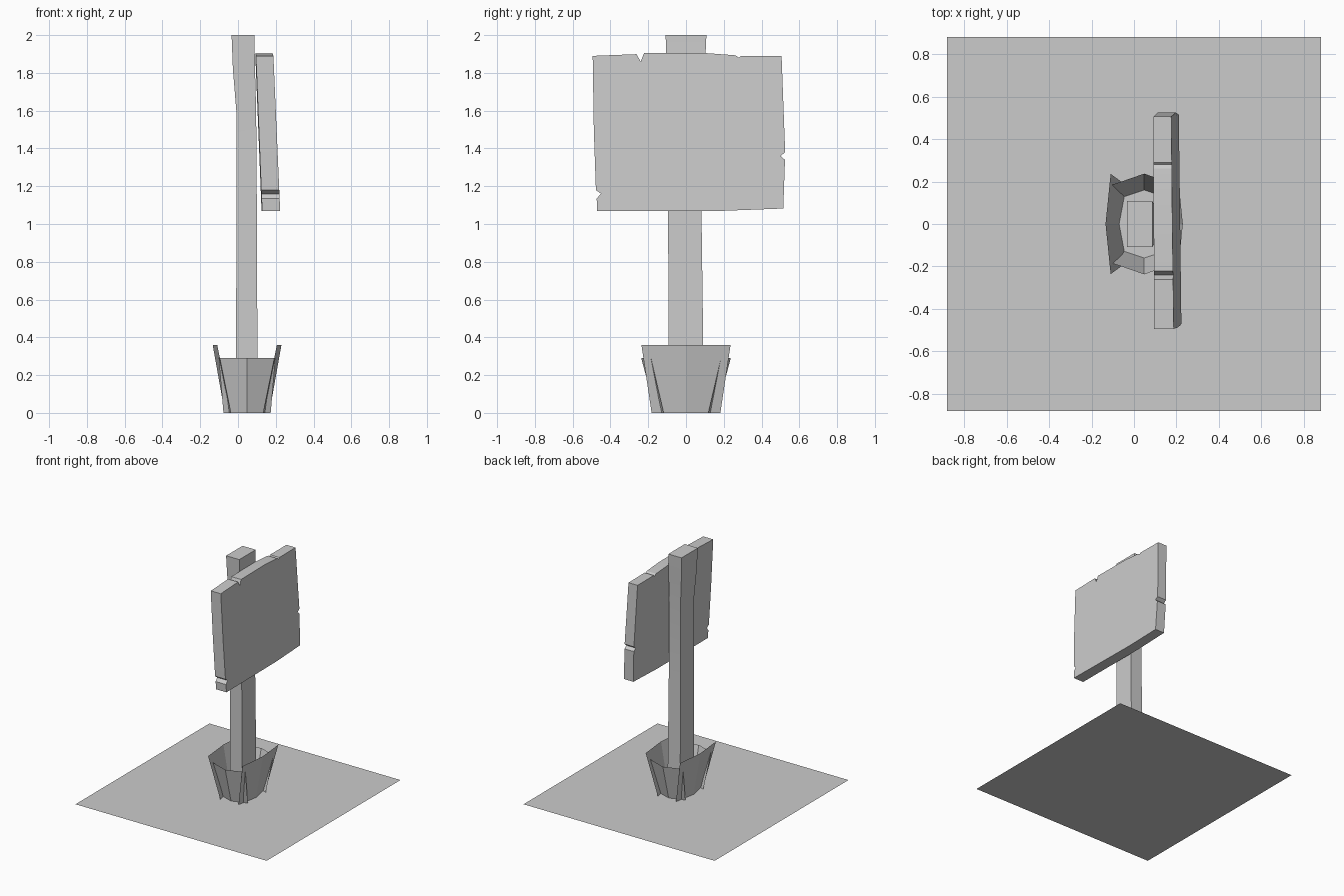
import bpy, math

if "Cube" in bpy.data.objects:
    bpy.data.objects.remove(bpy.data.objects["Cube"])


def make(name, verts, faces, smooth=None):
    me = bpy.data.meshes.new(name)
    me.from_pydata(verts, [], faces)
    me.update()
    ob = bpy.data.objects.new(name, me)
    bpy.context.collection.objects.link(ob)
    if smooth:
        bpy.ops.object.select_all(action='DESELECT')
        bpy.context.view_layer.objects.active = ob
        ob.select_set(True)
        bpy.ops.object.shade_smooth_by_angle(angle=math.radians(smooth))
    return ob


def loft(name, rings, smooth):
    n = len(rings[0])
    faces = [[k * n + i, k * n + (i + 1) % n, (k + 1) * n + (i + 1) % n, (k + 1) * n + i]
             for k in range(len(rings) - 1) for i in range(n)]
    faces.append(list(range(n))[::-1])
    faces.append([(len(rings) - 1) * n + i for i in range(n)])
    return make(name, [v for r in rings for v in r], faces, smooth)


# flat ground sheet
g = 0.88
make("ground_sheet", [(-g, -g, 0), (g, -g, 0), (g, g, 0), (-g, g, 0)], [(0, 1, 2, 3)])

# rectangular post, flared and leaning at the top: x0, x1, y0, y1, z
sections = [(-0.013, 0.104, -0.09, 0.096, 0), (-0.007, 0.1, -0.095, 0.082, 1.06),
            (-0.009, 0.096, -0.095, 0.085, 1.6), (-0.027, 0.09, -0.102, 0.1, 1.82),
            (-0.034, 0.087, -0.108, 0.108, 2.0)]
loft("post", [[(a, c, z), (b, c, z), (b, d, z), (a, d, z)] for a, b, c, d, z in sections], 60)

# chipped sign board: outline in y, z, going counter-clockwise seen from +x
outline = [(-0.47, 1.07), (0.2, 1.07), (0.515, 1.082), (0.524, 1.34), (0.5, 1.36),
           (0.525, 1.38), (0.513, 1.7), (0.506, 1.89), (0.29, 1.89), (0.28, 1.88),
           (0.262, 1.893), (0.1, 1.905), (-0.222, 1.904), (-0.24, 1.86), (-0.262, 1.899),
           (-0.494, 1.89), (-0.488, 1.5), (-0.477, 1.18), (-0.45, 1.16), (-0.473, 1.135)]


def board_ring(base, slope, yaw):
    return [(base + slope * (1.9 - z) + yaw * y, y, z) for y, z in outline]


loft("sign_board", [board_ring(0.093, 0.04, -0.003), board_ring(0.181, 0.044, -0.012)], 30)

# four bent grass sheets around the foot of the post
CX = 0.048


def grass(name, along_x, sign, top, bottom, height):
    verts = []
    for (mid, end, half), z in ((bottom, 0), (top, height)):
        for t in (-1, 0, 1):
            out, side = sign * (end if t else mid), t * half
            verts.append((CX + out, side, z) if along_x else (CX + side, out, z))
    make(name, verts, [(0, 1, 4, 3), (1, 2, 5, 4)])


for s, label in ((-1, "a"), (1, "b")):
    grass("grass_side_" + label, True, s, (0.182, 0.158, 0.236), (0.118, 0.084, 0.182), 0.36)
    grass("grass_end_" + label, False, s, (0.237, 0.185, 0.15), (0.16, 0.118, 0.125), 0.29)
